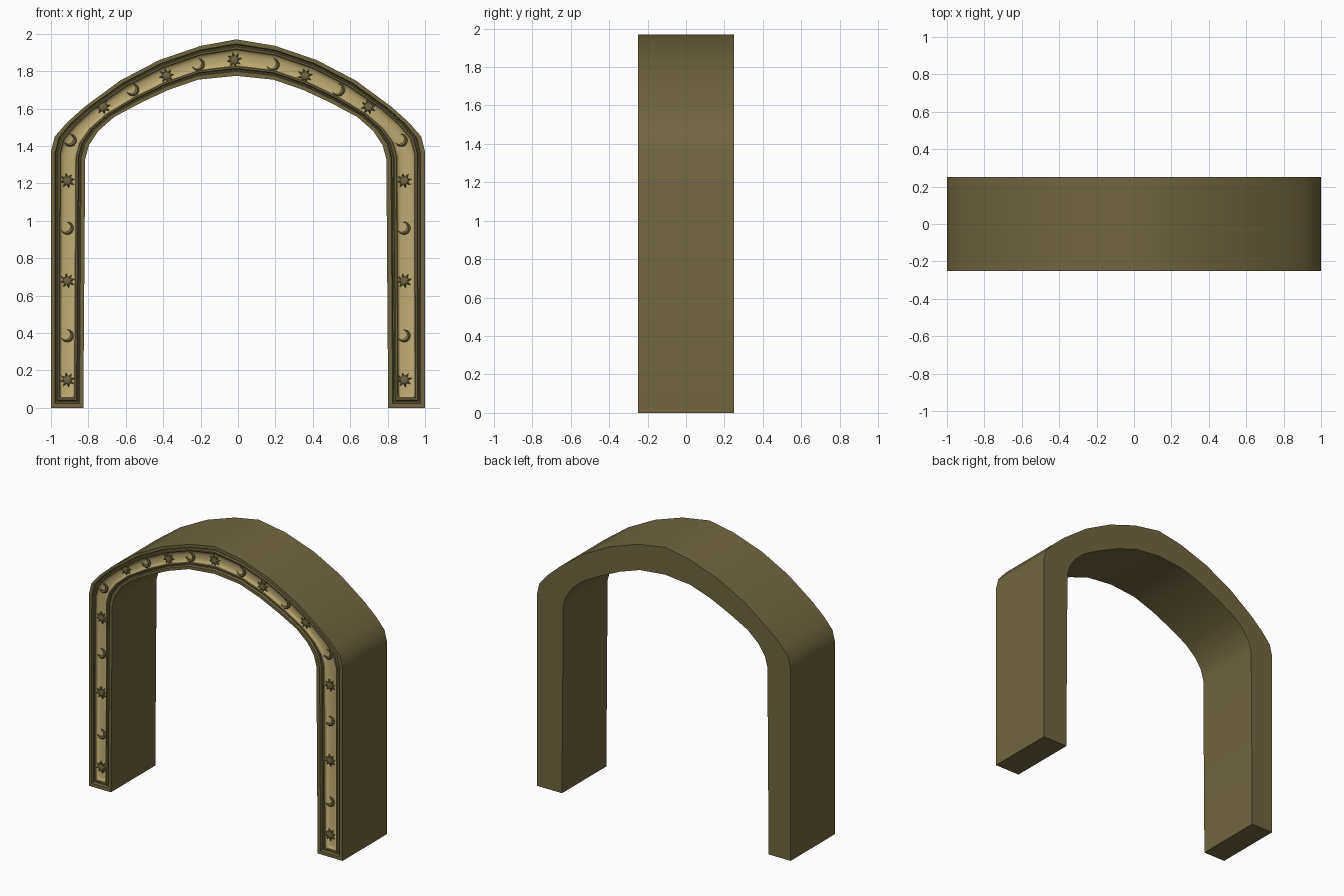
import bpy, bmesh, math
from mathutils import Vector

if "Cube" in bpy.data.objects:
    bpy.data.objects.remove(bpy.data.objects["Cube"])


def material(name, rgb):
    m = bpy.data.materials.new(name)
    m.diffuse_color = (*rgb, 1)
    m.use_nodes = True
    m.node_tree.nodes["Principled BSDF"].inputs["Base Color"].default_value = m.diffuse_color
    return m


olive = material("dark olive bronze", (0.165, 0.133, 0.052))
gold = material("pale gold", (0.50, 0.40, 0.165))


def finish(bm, name, mats, angle):
    bmesh.ops.recalc_face_normals(bm, faces=bm.faces)
    me = bpy.data.meshes.new(name)
    bm.to_mesh(me)
    bm.free()
    ob = bpy.data.objects.new(name, me)
    bpy.context.collection.objects.link(ob)
    for m in mats:
        me.materials.append(m)
    me.shade_smooth()
    me.set_sharp_from_angle(angle=math.radians(angle))
    return ob


# Arch outline: half profiles from foot to crown, mirrored
outer_half = [(1, 0), (1, 1.37), (.98, 1.45), (.915, 1.525), (.82, 1.61),
              (.63, 1.75), (.42, 1.86), (.2, 1.935)]
inner_half = [(.815, 0), (.805, 1.33), (.785, 1.405), (.735, 1.48), (.65, 1.555),
              (.51, 1.63), (.36, 1.70), (.2, 1.755)]


def mirrored(half, crown, shift):
    left = [(shift - x, z) for x, z in half]
    right = [(shift + x, z) for x, z in half]
    return left + [crown] + right[::-1]


outer = mirrored(outer_half, (-.01, 1.97), 0)
inner = mirrored(inner_half, (-.01, 1.775), -.012)
N = len(outer)


def loop(bm, t, y):
    """Closed arch loop inset by fraction t of the band width."""
    o = [Vector((a[0], y, a[1])) for a in outer]
    i = [Vector((a[0], y, a[1])) for a in inner]
    lo = [a.lerp(b, t) for a, b in zip(o, i)]
    li = [b.lerp(a, t) for a, b in zip(o, i)]
    for side in (lo, li):
        for k in (0, N - 1):
            side[k].z = t * .2
    return [bm.verts.new(p) for p in lo + li[::-1]]


def bridge(bm, a, b, mat):
    for k in range(len(a)):
        j = (k + 1) % len(a)
        bm.faces.new((a[k], a[j], b[j], b[k])).material_index = mat


def cap(bm, a, mat):
    for k in range(N - 1):
        bm.faces.new((a[k], a[k + 1], a[2 * N - 2 - k], a[2 * N - 1 - k])).material_index = mat


# Arch body with moulded front and concave gold channel
bm = bmesh.new()
steps = [(0, .25, 0), (0, -.25, 0), (.12, -.25, 0), (.15, -.235, 0), (.18, -.235, 0),
         (.21, -.246, 0), (.26, -.246, 0), (.29, -.238, 0), (.34, -.231, 1), (.42, -.227, 1)]
prev = loop(bm, 0, .25)
cap(bm, prev, 0)
for t, y, mat in steps[1:]:
    cur = loop(bm, t, y)
    bridge(bm, prev, cur, mat)
    prev = cur
cap(bm, prev, 1)
finish(bm, "arch_frame", [olive, gold], 32)


# Relief ornaments
def sun(name, x, z):
    bm = bmesh.new()
    n = 16
    rim = [((.042 if k % 2 == 0 else .021), k * math.tau / n + .2) for k in range(n)]
    low = [bm.verts.new((x + r * math.cos(a), -.226, z + r * math.sin(a))) for r, a in rim]
    top = [bm.verts.new((x + r * math.cos(a), -.236, z + r * math.sin(a))) for r, a in rim]
    mid = [bm.verts.new((x + .018 * math.cos(a), -.242, z + .018 * math.sin(a))) for r, a in rim]
    bridge(bm, low, top, 0)
    bridge(bm, top, mid, 0)
    tip = bm.verts.new((x, -.247, z))
    for k in range(n):
        bm.faces.new((mid[k], mid[(k + 1) % n], tip))
    finish(bm, name, [olive], 25)


def moon(name, x, z):
    bm = bmesh.new()
    n = 14
    tilt = -.6

    def spot(r, a, cx, y):
        u, v = cx + r * math.cos(a), r * math.sin(a)
        c, s = math.cos(tilt), math.sin(tilt)
        return bm.verts.new((x + u * c - v * s, y, z + u * s + v * c))

    rows = []
    for k in range(n + 1):
        f = k / n * 2 - 1
        a, b = f * 2.3, f * 1.93
        r = .034
        ri = r * math.sin(2.3) / math.sin(1.93)
        cx = r * math.cos(2.3) - ri * math.cos(1.93) - .001
        w = 1 - f * f
        ridge = spot(r * (1 - .27 * w), a, 0, -.236 - .007 * w)
        rows.append((spot(r, a, 0, -.226), spot(r, a, 0, -.236), ridge,
                     spot(ri * .97, b, cx, -.236), spot(ri * .97, b, cx, -.226)))
    for p, q in zip(rows, rows[1:]):
        for c in range(4):
            bm.faces.new((p[c], q[c], q[c + 1], p[c + 1]))
    bm.faces.new(rows[0])
    bm.faces.new(rows[-1])
    finish(bm, name, [olive], 40)


suns = [(.90, .15), (.90, .68), (.90, 1.215), (.71, 1.61), (.37, 1.775)]
moons = [(.90, .385), (.90, .96), (.885, 1.43), (.55, 1.70), (.20, 1.835)]
sun("sun_crown", -.02, 1.86)
for side, label in ((-1, "left"), (1, "right")):
    for k, (x, z) in enumerate(suns):
        sun(f"sun_{label}_{k + 1}", side * x - .012, z)
    for k, (x, z) in enumerate(moons):
        moon(f"moon_{label}_{k + 1}", side * x - .012, z)
